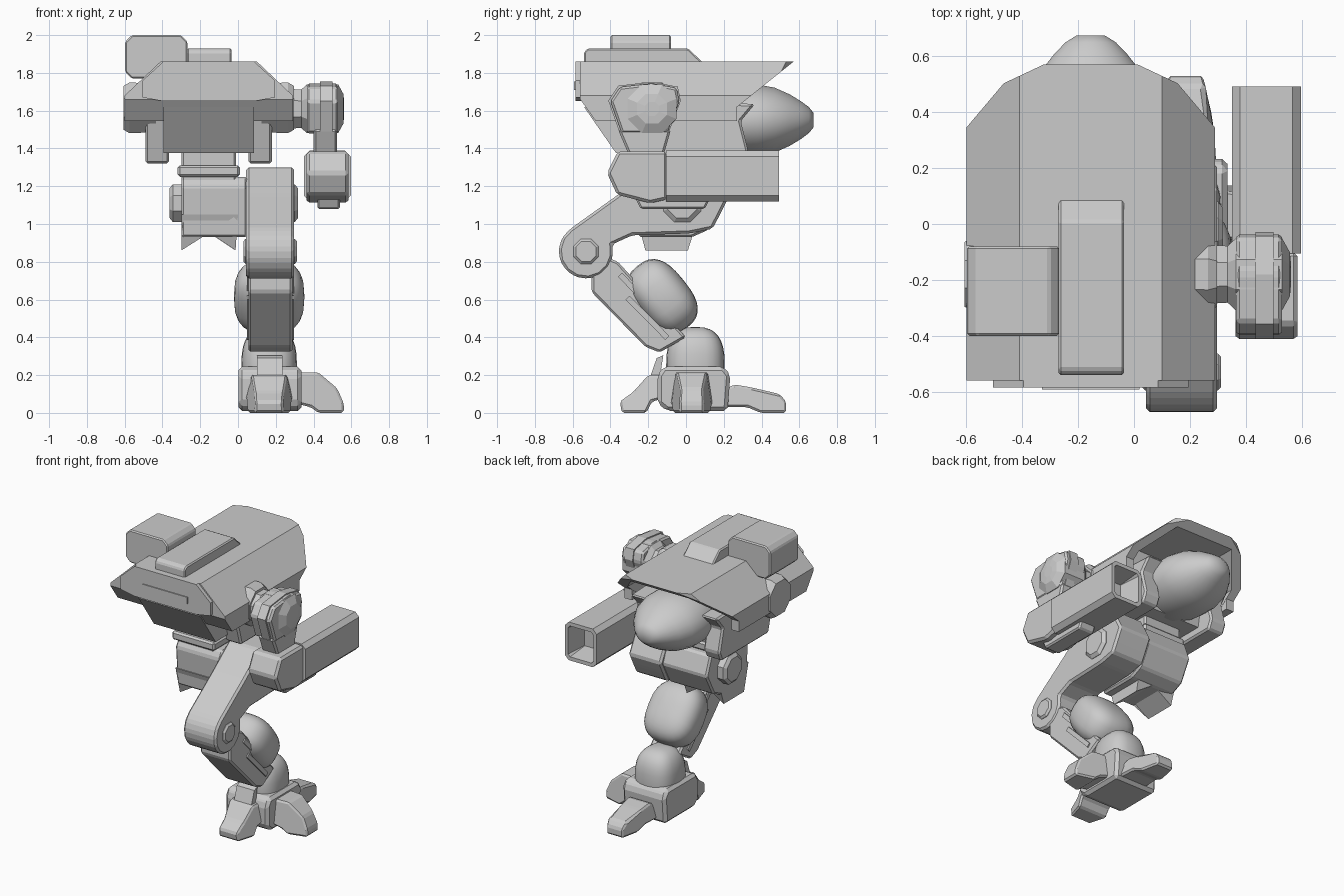
import bpy, bmesh, math
from mathutils import Vector, Matrix

if "Cube" in bpy.data.objects:
    bpy.data.objects.remove(bpy.data.objects["Cube"])

grey = bpy.data.materials.new("plain grey")
grey.diffuse_color = (0.6, 0.6, 0.6, 1)
grey.use_nodes = True
grey.node_tree.nodes["Principled BSDF"].inputs["Base Color"].default_value = grey.diffuse_color
CX, LX = -0.155, 0.17          # centre lines of the body and of the leg


def finish(name, bm, smooth=False):
    bmesh.ops.recalc_face_normals(bm, faces=bm.faces[:])
    me = bpy.data.meshes.new(name)
    bm.to_mesh(me)
    bm.free()
    me.materials.append(grey)
    for p in me.polygons:
        p.use_smooth = smooth
    ob = bpy.data.objects.new(name, me)
    bpy.context.collection.objects.link(ob)
    return ob


def place(axis, t, u, v):
    return {'x': (t, u, v), 'y': (u, t, v), 'z': (u, v, t)}[axis]


def prism_bm(axis, pts, a, b, bevel=0):
    bm = bmesh.new()
    lo = [bm.verts.new(place(axis, a, u, v)) for u, v in pts]
    hi = [bm.verts.new(place(axis, b, u, v)) for u, v in pts]
    bm.faces.new(lo)
    bm.faces.new(hi[::-1])
    n = len(pts)
    for i in range(n):
        j = (i + 1) % n
        bm.faces.new((lo[i], lo[j], hi[j], hi[i]))
    bmesh.ops.recalc_face_normals(bm, faces=bm.faces[:])
    if bevel:
        bmesh.ops.bevel(bm, geom=bm.edges[:], offset=bevel, segments=1,
                        affect='EDGES', clamp_overlap=True)
    return bm


def prism(name, axis, pts, a, b, bevel=0):
    return finish(name, prism_bm(axis, pts, a, b, bevel))


def box(name, x0, x1, y0, y1, z0, z1, bevel=0):
    return prism(name, 'z', [(x0, y0), (x1, y0), (x1, y1), (x0, y1)], z0, z1, bevel)


def chamfered(x0, x1, z0, z1, c):
    return [(x0 + c, z0), (x1 - c, z0), (x1, z0 + c), (x1, z1 - c),
            (x1 - c, z1), (x0 + c, z1), (x0, z1 - c), (x0, z0 + c)]


def lathe(name, axis, cu, cv, rings, n=8, su=1.0, smooth=False):
    bm = bmesh.new()
    loops = [[bm.verts.new(place(axis, t, cu + su * r * math.cos((i + .5) * math.tau / n),
                                 cv + r * math.sin((i + .5) * math.tau / n)))
              for i in range(n)] for t, r in rings]
    for a, b in zip(loops, loops[1:]):
        for i in range(n):
            j = (i + 1) % n
            bm.faces.new((a[i], a[j], b[j], b[i]))
    bm.faces.new(loops[0])
    bm.faces.new(loops[-1][::-1])
    return finish(name, bm, smooth)


def blob(name, centre, radii, tilt=0, power=0.75):
    bm = bmesh.new()
    bmesh.ops.create_uvsphere(bm, u_segments=24, v_segments=16, radius=1)
    for v in bm.verts:
        v.co = Vector([math.copysign(abs(c) ** power, c) * r for c, r in zip(v.co, radii)])
    bm.transform(Matrix.Translation(centre) @ Matrix.Rotation(tilt, 4, 'X'))
    return finish(name, bm, True)


def sym(pts):
    """Mirror right-hand (x, z) points about the body centre line."""
    return [(CX + x, z) for x, z in pts] + [(CX - x, z) for x, z in pts[::-1]]


# Hull: extruded section, cut by sloping planes at the nose and tail
bm = prism_bm('y', sym([(.255, 1.86), (.445, 1.68), (.445, 1.545)]), -.56, .7)
for co, no in [((0, .27, 1.62), (0, .24, -.30)), ((0, -.56, 1.66), (0, -.28, -.2)),
               ((CX + .255, .53, 0), (.04, .085, 0)), ((CX - .255, .53, 0), (-.04, .085, 0))]:
    bmesh.ops.bisect_plane(bm, geom=bm.verts[:] + bm.edges[:] + bm.faces[:],
                           plane_co=co, plane_no=no, clear_outer=True)
    bmesh.ops.holes_fill(bm, edges=[e for e in bm.edges if e.is_boundary], sides=0)
hull = finish("hull_shell", bm)

# Recess under the cowl, around the nose
cutter = prism("cowl_cutter", 'y', sym([(.225, 1.815), (.385, 1.66), (.385, 1.4)]), .12, .9)
cutter.hide_render = True
mod = hull.modifiers.new("recess", 'BOOLEAN')
mod.operation, mod.object, mod.solver = 'DIFFERENCE', cutter, 'EXACT'
bpy.context.view_layer.objects.active = hull
bpy.ops.object.modifier_apply(modifier="recess")
bpy.data.objects.remove(cutter)

# Tail plate, vent, lower hull, roof box, roof pod
prism("tail_plate", 'y', sym([(.24, 1.86), (.35, 1.76), (.35, 1.67), (.24, 1.65)]), -.585, -.54)
box("tail_vent", CX - .175, CX + .175, -.592, -.58, 1.71, 1.755)
prism("lower_hull", 'x', [(-.54, 1.62), (-.37, 1.375), (.2, 1.375), (.24, 1.6)],
      CX - .24, CX + .24)
prism("roof_box", 'x', [(-.54, 1.85), (-.54, 1.91), (-.52, 1.93), (.01, 1.93), (.095, 1.85)],
      -.27, -.035, .008)
prism("roof_pod", 'y', chamfered(-.597, -.268, 1.77, 2.0, .035), -.4, -.08, .008)

# Cowl corners, cheek guards and shoulder sockets on both sides
for side, s in (("left", -1), ("right", 1)):
    prism(side + "_cowl_corner", 'x', [(.12, 1.545), (.27, 1.545), (.27, 1.62), (.12, 1.62)],
          CX + s * .386, CX + s * .445)
    prism(side + "_cheek", 'x', [(-.3, 1.6), (-.22, 1.32), (.3, 1.32), (.33, 1.385),
                                 (.29, 1.545), (.365, 1.635), (0, 1.65)],
          CX + s * .21, CX + s * .335, .012)
    lathe(side + "_shoulder_socket", 'x', -.18, 1.615,
          [(CX + s * .28, .14), (CX + s * .42, .145), (CX + s * .452, .125)])

# Nose
lathe("nose", 'y', CX, 1.55, [(.06, .15), (.16, .178), (.27, .19), (.38, .19), (.47, .173),
                              (.55, .137), (.61, .1), (.65, .07), (.674, .04)],
      24, 1.3, True)

# Waist and pelvis
box("waist_ring", -.32, .01, -.28, .12, 1.25, 1.31, .012)
box("waist", -.3, -.01, -.25, .1, 1.2, 1.39, .012)
prism("pelvis", 'x', [(-.27, 1.2), (-.24, 1.25), (.15, 1.25), (.2, 1.12), (.12, .97),
                      (.03, .93), (-.25, .93)], -.3, .05, .012)
bm = prism_bm('y', [(-.3, 1.05), (-.3, .86), (-.155, .955), (-.013, .86), (.0, 1.05)],
              -.215, .01)
for v in bm.verts:              # skirt flares out towards its top
    if v.co.z > 1:
        v.co.y += .06 if v.co.y > -.1 else -.05
finish("pelvis_skirt", bm)
lathe("hip_axle", 'x', -.02, 1.11, [(-.362, .085), (-.345, .108), (.3, .108), (.318, .085)])

# Thigh with round knee end
knee = [(-.53 + .145 * math.cos(math.radians(a)), .855 + .145 * math.sin(math.radians(a)))
        for a in range(125, 376, 25)]
prism("thigh", 'x', knee + [(-.285, .94), (.02, .95), (.14, .975), (.18, 1.05), (.22, 1.13),
                            (.13, 1.3), (-.17, 1.3), (-.36, 1.155)], .043, .297, .014)
lathe("knee_axle", 'x', -.53, .855, [(.03, .06), (.04, .072), (.3, .072), (.312, .058)])

# Shin plate with side rails, calf and ankle
prism("shin", 'x', [(-.5, .75), (-.5, .64), (-.215, .35), (-.14, .32), (0, .4), (-.36, .8),
                    (-.46, .84)], .055, .288, .012)
for i, (y, z, l) in enumerate([(-.36, .72, .37), (-.32, .60, .3)]):
    d, w = Vector((.7, -.71)) * l, Vector((.71, .7)) * .03
    p = Vector((y, z))
    prism(f"shin_rail_{i + 1}", 'x', [p, p + d, p + d + w, p + w], .047, .296)
blob("calf", (LX - .005, -.125, .615), (.187, .21, .142), math.radians(-51))
blob("ankle", (LX - .005, .05, .25), (.147, .155, .205))

# Foot block
prism("foot", 'x', [(-.12, .245), (.2, .245), (.235, .2), (.22, .01), (-.1, .01), (-.15, .05),
                    (-.15, .2)], .002, .335, .02)


# Toes: side profile along +y, tapered towards the tip, then turned about the foot
def toe(name, pts, half, pivot, turn):
    b = prism_bm('x', pts, -half, half, .012)
    far = max(p[0] for p in pts)
    for v in b.verts:
        v.co.x *= 1 - .45 * max(0, v.co.y / far) ** 2
        if v.co.z > .1:
            v.co.x *= .8
    b.transform(Matrix.Translation(pivot) @ Matrix.Rotation(math.radians(turn), 4, 'Z'))
    return finish(name, b)


toe("front_toe", [(0, .12), (.06, .15), (.15, .135), (.3, .1), (.335, .06), (.335, 0),
                  (.2, 0), (.13, .03), (0, .03)], .11, (.185, .195, 0), 0)
toe("side_toe", [(0, .215), (.12, .215), (.22, .13), (.255, .05), (.255, 0), (.12, 0),
                 (.08, .03), (0, .05)], .11, (.305, .03, 0), -90)
toe("rear_toe", [(0, .2), (.1, .2), (.18, .11), (.25, .06), (.24, .0), (.11, 0),
                 (.08, .06), (0, .08)], .125, (.165, -.1, 0), 180)
prism("heel_fin", 'x', [(-.12, .305), (-.155, .29), (-.19, .19), (-.14, .18)], .1, .235)

# Shoulder joint and upper arm
lathe("shoulder_joint", 'x', -.18, 1.61, [(.26, .12), (.3, .112), (.335, .11), (.365, .14),
                                          (.53, .14), (.558, .085), (.562, .04)])
head = [(-.4, 1.65), (-.35, 1.725), (-.18, 1.745), (-.05, 1.72), (-.035, 1.65), (-.1, 1.48),
        (-.34, 1.48)]
prism("upper_arm_head", 'x', head, .365, .53, .012)
prism("upper_arm_rim", 'x', [(-.18 + (y + .18) * 1.05, 1.61 + (z - 1.61) * 1.06)
                             for y, z in head], .435, .5)
prism("upper_arm", 'x', [(-.36, 1.5), (-.08, 1.5), (-.12, 1.36), (-.3, 1.36)], .4, .525, .012)

# Elbow and gun with a hollow muzzle
prism("elbow", 'x', [(-.36, 1.385), (-.1, 1.385), (-.1, 1.13), (-.19, 1.11), (-.365, 1.155),
                     (-.418, 1.27)], .363, .585, .015)
bm = prism_bm('y', chamfered(.35, .597, 1.12, 1.388, .03), -.105, .492)
muzzle = [max(bm.faces, key=lambda f: f.calc_center_median().y)]
bmesh.ops.inset_individual(bm, faces=muzzle, thickness=.028)
bmesh.ops.inset_individual(bm, faces=muzzle, thickness=.025, depth=-.15)
finish("gun", bm)
prism("gun_underplate", 'x', [(-.27, 1.14), (-.24, 1.08), (.1, 1.08), (.13, 1.14)], .42, .54, .01)
